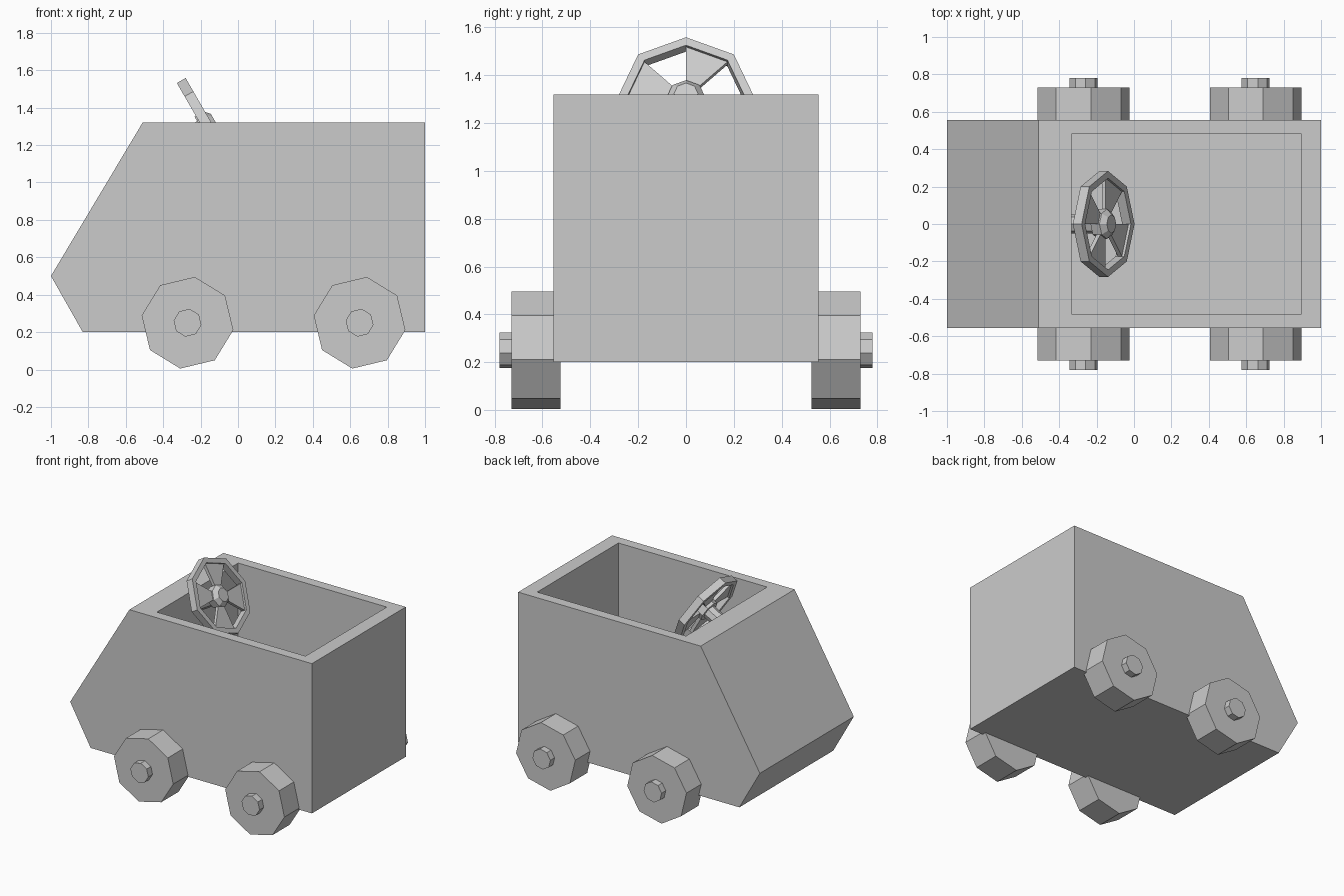
import bpy, bmesh
from math import pi, sin, cos, radians
from mathutils import Matrix, Vector

if "Cube" in bpy.data.objects:
    bpy.data.objects.remove(bpy.data.objects["Cube"])


def finish(name, bm, matrix=Matrix()):
    bmesh.ops.recalc_face_normals(bm, faces=bm.faces)
    me = bpy.data.meshes.new(name)
    bm.to_mesh(me)
    bm.free()
    ob = bpy.data.objects.new(name, me)
    ob.matrix_world = matrix
    bpy.context.collection.objects.link(ob)
    return ob


def add_prism(bm, points, offset):
    """Extrude a polygon into a closed solid."""
    face = bm.faces.new([bm.verts.new(p) for p in points])
    out = bmesh.ops.extrude_face_region(bm, geom=[face], use_keep_orig=True)
    verts = [g for g in out["geom"] if isinstance(g, bmesh.types.BMVert)]
    bmesh.ops.translate(bm, verts=verts, vec=offset)


def octagon(r, z, turn=0.0):
    return [Vector((r * cos(turn + i * pi / 4), r * sin(turn + i * pi / 4), z))
            for i in range(8)]


def loft(bm, profile, closed=False):
    """Eight-sided turned shape from (radius, height) pairs."""
    rings = [[bm.verts.new(p) for p in octagon(r, z)] for r, z in profile]
    pairs = list(zip(rings, rings[1:]))
    if closed:
        pairs.append((rings[-1], rings[0]))
    else:
        bm.faces.new(rings[0])
        bm.faces.new(rings[-1])
    for a, b in pairs:
        for i in range(8):
            j = (i + 1) % 8
            bm.faces.new((a[i], a[j], b[j], b[i]))


# Body shell with sloping nose
W = 0.555
side = [(-0.83, 0.2), (1, 0.2), (1, 1.32), (-0.51, 1.32), (-1, 0.5)]
bm = bmesh.new()
add_prism(bm, [(x, -W, z) for x, z in side], (0, 2 * W, 0))
body = finish("body", bm)

# Open cockpit cut from the top
bm = bmesh.new()
add_prism(bm, [(-0.335, -0.48, 0.3), (0.895, -0.48, 0.3),
               (0.895, 0.48, 0.3), (-0.335, 0.48, 0.3)], (0, 0, 1.3))
cutter = finish("cockpit_cutter", bm)
cutter.hide_render = True
cutter.hide_set(True)
cut = body.modifiers.new("cockpit", "BOOLEAN")
cut.operation = "DIFFERENCE"
cut.solver = "EXACT"
cut.object = cutter

# Road wheels with hub caps
for end, x in (("front", -0.27), ("rear", 0.65)):
    for s, label in ((-1, "right"), (1, "left")):
        for part, r, y0, y1 in (("wheel", 0.248, 0.525, 0.73),
                                ("hub_cap", 0.075, 0.70, 0.78)):
            pts = [(x + p.x, s * y0, 0.25 + p.y)
                   for p in octagon(r, 0, radians(-9))]
            bm = bmesh.new()
            add_prism(bm, pts, (0, s * (y1 - y0), 0))
            finish(f"{end}_{label}_{part}", bm)

# Steering wheel, tilted back toward the driver
tilt = Matrix.Translation((-0.162, 0, 1.3)) @ Matrix.Rotation(radians(60), 4, "Y")

bm = bmesh.new()
loft(bm, [(0.283, -0.027), (0.283, 0.027), (0.245, 0.027), (0.245, -0.027)], closed=True)
finish("steering_rim", bm, tilt)

# Wedge spokes fill every other sector
bm = bmesh.new()
for k in range(4):
    a, b = k * pi / 2, k * pi / 2 + pi / 4
    add_prism(bm, [(0, 0, -0.012)] + [(-0.255 * cos(t), 0.255 * sin(t), -0.012)
                                      for t in (a, b)], (0, 0, 0.024))
finish("steering_spokes", bm, tilt)

bm = bmesh.new()
loft(bm, [(0.08, -0.035), (0.08, 0.02), (0.05, 0.048)])
finish("steering_hub", bm, tilt)

bm = bmesh.new()
loft(bm, [(0.052, -0.27), (0.052, -0.02)])
finish("steering_column", bm, tilt)
